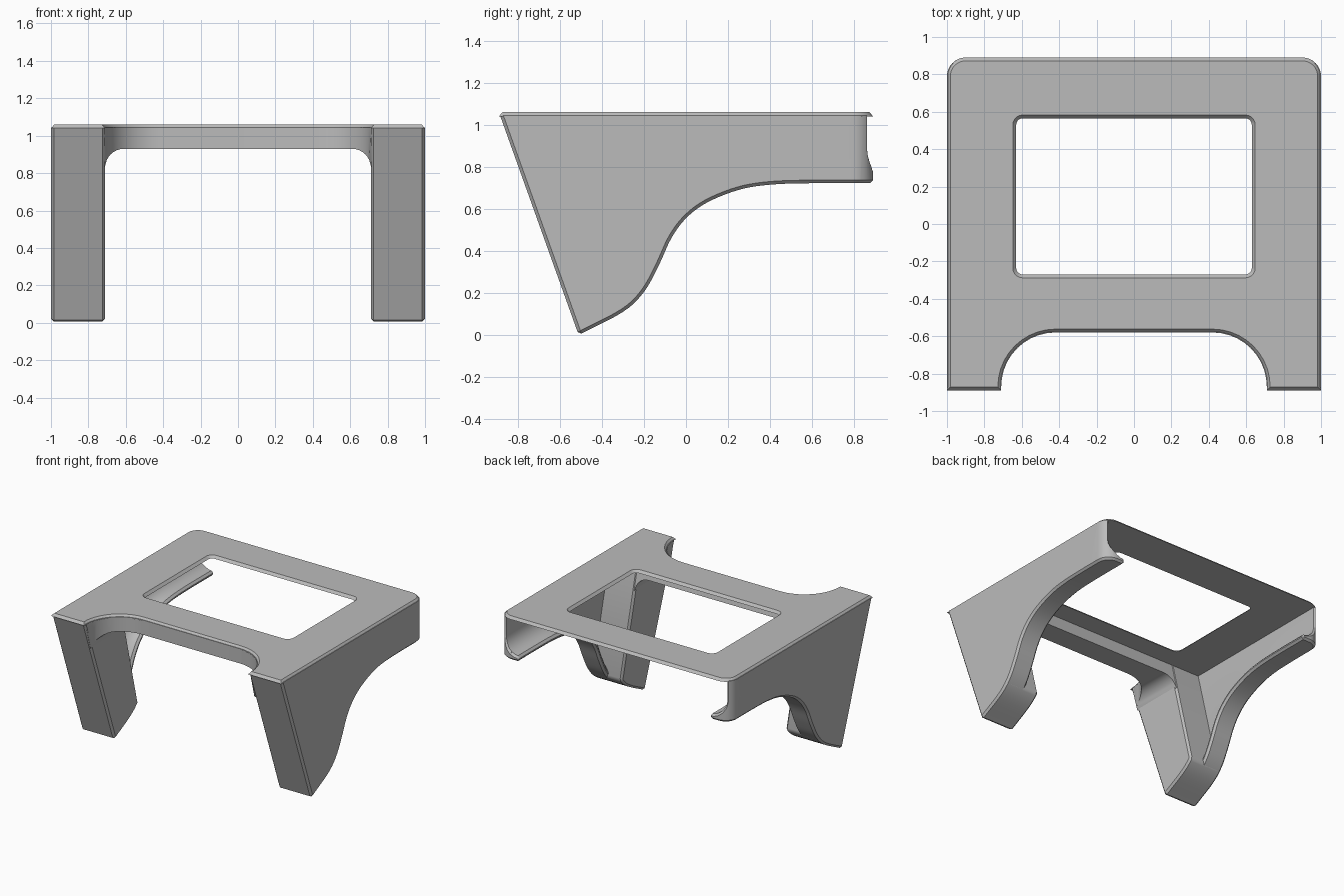
import bpy, bmesh
from math import sin, cos, pi, radians, sqrt
from mathutils import Vector

cube = bpy.data.objects.get("Cube")
if cube:
    bpy.data.objects.remove(cube, do_unlink=True)

grey = bpy.data.materials.new("plain_grey")
grey.use_nodes = True
colour = (0.5, 0.5, 0.5, 1)
grey.diffuse_color = colour
grey.node_tree.nodes["Principled BSDF"].inputs["Base Color"].default_value = colour

TOP, JOIN, UNDER = 1.06, 1.045, 1.04
BACK, CORNER, NOTCH = 0.89, 0.1, 0.29
LEG_IN, LIP_IN, SKIN_IN = 0.71, 0.83, 0.96


def slant(z):
    """Sloping front of the legs."""
    return -0.89 + (TOP - z) * 0.358


def leg_back(z):
    return -0.43 + (UNDER - z) * 0.25


def finish(bm, name):
    bmesh.ops.recalc_face_normals(bm, faces=bm.faces)
    mesh = bpy.data.meshes.new(name)
    bm.to_mesh(mesh)
    bm.free()
    mesh.materials.append(grey)
    ob = bpy.data.objects.new(name, mesh)
    bpy.context.collection.objects.link(ob)
    bpy.ops.object.select_all(action='DESELECT')
    ob.select_set(True)
    bpy.context.view_layer.objects.active = ob
    bpy.ops.object.shade_smooth_by_angle(angle=radians(30))


def loft(rings):
    """Closed body through a row of matching rings."""
    bm = bmesh.new()
    rows = [[bm.verts.new(p) for p in ring] for ring in rings]
    n = len(rows[0])
    for a, b in zip(rows, rows[1:]):
        for i in range(n):
            j = (i + 1) % n
            bm.faces.new((a[i], a[j], b[j], b[i]))
    bm.faces.new(rows[0])
    bm.faces.new(rows[-1])
    bmesh.ops.recalc_face_normals(bm, faces=bm.faces)
    return bm


def chamfer(bm, size=0.015):
    """Chamfer sharp edges, except those hidden under the top."""
    edges = [e for e in bm.edges if e.calc_face_angle(0) > 0.7
             and min(v.co.z for v in e.verts) < 1.0]
    bmesh.ops.bevel(bm, geom=edges, offset=size, segments=1,
                    affect='EDGES', clamp_overlap=False)


def spline(pts, steps=5):
    pts = [Vector(p) for p in pts]
    ext = [2 * pts[0] - pts[1]] + pts + [2 * pts[-1] - pts[-2]]
    out = []
    for a, b, c, d in zip(ext, ext[1:], ext[2:], ext[3:]):
        for k in range(steps):
            t = k / steps
            out.append(0.5 * (2 * b + (c - a) * t + (2 * a - 5 * b + 4 * c - d) * t * t
                              + (3 * b - a - 3 * c + d) * t ** 3))
    return out + [pts[-1]]


# Lower edge of the sides, from foot to back (y, z)
edge = spline([(slant(0), 0), (-0.3, 0.11), (-0.2, 0.205), (-0.13, 0.33), (-0.07, 0.46),
               (0, 0.555), (0.1, 0.63), (0.25, 0.69), (0.4, 0.715), (0.6, 0.722), (BACK, 0.722)])


# Top plate with a window and a front notch
def arc(cx, cy, r, start, end, n=10):
    return [(cx + r * cos(start + (end - start) * k / n),
             cy + r * sin(start + (end - start) * k / n)) for k in range(n + 1)]


def both_sides(half):
    return half + [(-x, y) for x, y in reversed(half)]


def outline(d):
    half = arc(0.42, -0.87, NOTCH + d, pi / 2, 0)
    half += [(LEG_IN + d, -BACK + d), (1 - d, -BACK + d)]
    return both_sides(half + arc(1 - CORNER, BACK - CORNER, CORNER - d, 0, pi / 2))


def window(d):
    r = 0.035 + d
    half = arc(0.595, -0.235, r, -pi / 2, 0, 5) + arc(0.595, 0.53, r, 0, pi / 2, 5)
    return both_sides(half)


bm = bmesh.new()
levels = {UNDER: [], TOP: []}
for shape in (outline, window):
    loops = []
    for z, inset in ((UNDER, 0), (TOP, 0.018)):
        vs = [bm.verts.new((x, y, z)) for x, y in shape(inset)]
        levels[z] += [bm.edges.new((vs[i - 1], vs[i])) for i in range(len(vs))]
        loops.append(vs)
    low, high = loops
    for i in range(len(low)):
        bm.faces.new((low[i - 1], low[i], high[i], high[i - 1]))
for rim in levels.values():
    bmesh.ops.triangle_fill(bm, edges=rim, use_beauty=True)
finish(bm, "top_plate")


# Side panels: thin skin with an inward lip and a cove along the lower edge
def side_panel(s, name):
    rings = []
    cove = SKIN_IN - LIP_IN
    last = len(edge) - 1
    for i, p in enumerate(edge):
        t = edge[min(i + 1, last)] - edge[max(i - 1, 0)]
        n = Vector((-t.y, t.x)).normalized()
        if i == 0:
            n = Vector((-0.358, 1)).normalized()
        section = [(1, 0), (LIP_IN, 0)]
        for k in range(7):
            a = pi / 2 * k / 6
            section.append((LIP_IN + cove * sin(a), 0.04 + cove * (1 - cos(a))))
        ring = [(s * x, p.x + n.x * h, p.y + n.y * h) for x, h in section]
        y = slant(JOIN) + (BACK - slant(JOIN)) * i / last
        rings.append(ring + [(s * SKIN_IN, y, JOIN), (s, y, JOIN)])
    bm = loft(rings)
    # Round the back corner to follow the top plate
    steps = 8
    half = pi / 4 / steps
    for k in range(steps):
        a = half * (2 * k + 1)
        no = Vector((s * cos(a), sin(a), 0))
        co = Vector((s * (1 - CORNER), BACK - CORNER, 0)) + no * CORNER * cos(half)
        bmesh.ops.bisect_plane(bm, geom=bm.verts[:] + bm.edges[:] + bm.faces[:],
                               plane_co=co, plane_no=no, clear_outer=True)
        bmesh.ops.holes_fill(bm, edges=[e for e in bm.edges if e.is_boundary], sides=0)
    bmesh.ops.remove_doubles(bm, verts=bm.verts, dist=0.0005)
    bmesh.ops.recalc_face_normals(bm, faces=bm.faces)
    chamfer(bm)
    finish(bm, name)


# Front legs: sloping blocks with a curved foot
def front_leg(s, name):
    profile = [(slant(JOIN), JOIN)] + [tuple(p) for p in edge if p.x < -0.215]
    profile.append((leg_back(JOIN), JOIN))
    bm = loft([[(s * x, y, z) for y, z in profile] for x in (LEG_IN, 1)])
    chamfer(bm)
    finish(bm, name)


for s, side in ((1, "left"), (-1, "right")):
    side_panel(s, side + "_side_panel")
    front_leg(s, side + "_front_leg")

# Front beam, filleted into the legs below and following the notch in plan
half = [0.42 + (LEG_IN + 0.005 - 0.42) * sin(pi / 2 * k / 16) for k in range(17)]
rings = []
for x in [-v for v in reversed(half)] + half:
    u = min(max(abs(x) - 0.42, 0), NOTCH)
    front = -0.87 + sqrt(max(NOTCH ** 2 - u * u, 0))
    f = min(max(abs(x) - 0.61, 0), 0.1)
    z = 0.83 + sqrt(max(0.01 - f * f, 0))
    rings.append([(x, max(front, slant(z)), z), (x, max(front, slant(JOIN)), JOIN),
                  (x, leg_back(JOIN), JOIN), (x, leg_back(z), z)])
finish(loft(rings), "front_beam")
